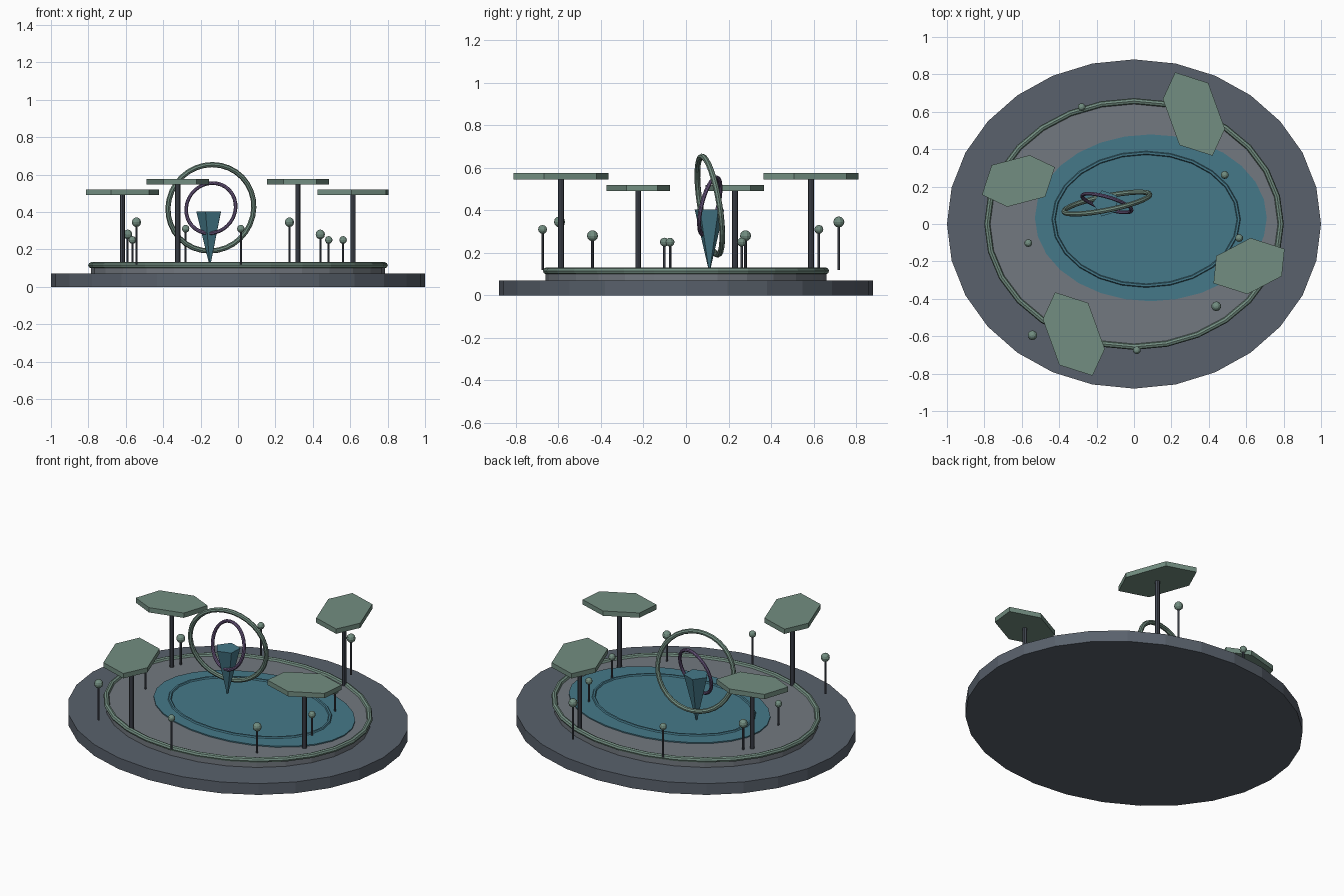
import bpy, bmesh
from math import sin, cos, pi
from mathutils import Vector, Matrix

if "Cube" in bpy.data.objects:
    bpy.data.objects.remove(bpy.data.objects["Cube"])


def material(name, rgb):
    m = bpy.data.materials.new(name)
    m.diffuse_color = (*rgb, 1)
    m.use_nodes = True
    m.node_tree.nodes["Principled BSDF"].inputs["Base Color"].default_value = m.diffuse_color
    return m


SLATE = material("slate", (0.10, 0.12, 0.15))
STONE = material("stone", (0.17, 0.19, 0.215))
DARK = material("dark_metal", (0.06, 0.07, 0.09))
GREEN = material("sage", (0.17, 0.27, 0.22))
TEAL = material("teal", (0.06, 0.19, 0.25))
PURPLE = material("purple", (0.15, 0.10, 0.22))


def finish(name, bm, mat, smooth=False):
    bmesh.ops.recalc_face_normals(bm, faces=bm.faces[:])
    me = bpy.data.meshes.new(name)
    bm.to_mesh(me)
    bm.free()
    me.materials.append(mat)
    for p in me.polygons:
        p.use_smooth = smooth
    ob = bpy.data.objects.new(name, me)
    bpy.context.collection.objects.link(ob)
    return ob


def prism(name, points, z0, z1, mat):
    bm = bmesh.new()
    lo = [bm.verts.new((x, y, z0)) for x, y in points]
    hi = [bm.verts.new((x, y, z1)) for x, y in points]
    bm.faces.new(lo[::-1])
    bm.faces.new(hi)
    n = len(points)
    for i in range(n):
        j = (i + 1) % n
        bm.faces.new((lo[i], lo[j], hi[j], hi[i]))
    return finish(name, bm, mat)


def ellipse(cx, cy, rx, ry, n):
    return [(cx + rx * cos(2 * pi * i / n), cy + ry * sin(2 * pi * i / n)) for i in range(n)]


def cone(name, x, y, z0, z1, r0, r1, n, mat, turn=0):
    bm = bmesh.new()
    bmesh.ops.create_cone(bm, cap_ends=True, segments=n, radius1=r0, radius2=r1, depth=z1 - z0,
                          matrix=Matrix.Translation((x, y, (z0 + z1) / 2)) @ Matrix.Rotation(turn, 4, 'Z'))
    return finish(name, bm, mat)


def ring(name, centre, rx, ry, tube, mat, normal=(0, 0, 1), n=32, k=8):
    # elliptical hoop with a constant round tube, facing along normal
    bm = bmesh.new()
    rot = Vector(normal).to_track_quat('Z', 'Y').to_matrix()
    rows = []
    for i in range(n):
        a = 2 * pi * i / n
        out = Vector((cos(a) / rx, sin(a) / ry, 0)).normalized()
        mid = Vector((rx * cos(a), ry * sin(a), 0))
        rows.append([bm.verts.new(Vector(centre) + rot @ (
            mid + tube * (cos(2 * pi * j / k) * out + sin(2 * pi * j / k) * Vector((0, 0, 1)))))
            for j in range(k)])
    for i in range(n):
        for j in range(k):
            p, q = rows[i], rows[(i + 1) % n]
            bm.faces.new((p[j], q[j], q[(j + 1) % k], p[(j + 1) % k]))
    return finish(name, bm, mat)


# stepped ground with rim and pool
prism("base_plinth", ellipse(0, 0, 1, 0.88, 28), 0, 0.07, SLATE)
prism("upper_terrace", ellipse(0, 0, 0.786, 0.662, 28), 0.07, 0.115, STONE)
ring("terrace_rim", (0, 0, 0.115), 0.785, 0.657, 0.016, GREEN, n=28)
prism("pool", ellipse(0.09, 0.033, 0.62, 0.446, 28), 0.1, 0.122, TEAL)
ring("pool_ripple", (0.065, 0.025, 0.12), 0.495, 0.355, 0.011, TEAL, n=24, k=6)

# central crystal and its two tilted hoops
cone("crystal", -0.15, 0.11, 0.12, 0.403, 0.004, 0.073, 5, TEAL, turn=0.3)
ring("outer_hoop", (-0.145, 0.112, 0.422), 0.234, 0.234, 0.014, GREEN, (-0.2, 1, 0.165))
ring("inner_hoop", (-0.145, 0.112, 0.42), 0.138, 0.138, 0.010, PURPLE, (0.3, 1, -0.25))

# canopy shelters: half of each six-sided outline, completed by point symmetry
low_a = [(-0.143, 0.085), (0.06, 0.138), (0.195, 0.074)]
low_c = [(0.008, 0.15), (0.19, 0.092), (0.175, -0.054)]
tall = [(-0.1, 0.223), (0.077, 0.166), (0.166, -0.08)]
shelters = [("west", -0.618, 0.23, 0.49, low_a), ("east", 0.615, -0.225, 0.49, low_c),
            ("north", 0.32, 0.588, 0.546, tall), ("south", -0.322, -0.588, 0.546, tall)]
for tag, x, y, z, half in shelters:
    outline = half + [(-a, -b) for a, b in half]
    prism(tag + "_canopy", [(x + a, y + b) for a, b in outline], z, z + 0.03, GREEN)
    cone(tag + "_canopy_post", x, y, 0.07, z + 0.005, 0.0135, 0.0135, 8, DARK)

# lamps: x, y, globe height, globe radius
lamps = [(-0.28, 0.625, 0.31, 0.021), (0.015, -0.675, 0.31, 0.021),
         (0.275, 0.719, 0.345, 0.026), (-0.543, -0.595, 0.345, 0.026),
         (0.44, -0.44, 0.28, 0.026), (-0.59, 0.28, 0.28, 0.026),
         (0.485, 0.262, 0.25, 0.021), (0.562, -0.075, 0.25, 0.021), (-0.565, -0.102, 0.25, 0.021)]
for i, (x, y, z, r) in enumerate(lamps, 1):
    cone(f"lamp_stem_{i}", x, y, 0.118, z, 0.006, 0.006, 6, DARK)
    bm = bmesh.new()
    bmesh.ops.create_uvsphere(bm, u_segments=10, v_segments=6, radius=r, matrix=Matrix.Translation((x, y, z)))
    finish(f"lamp_globe_{i}", bm, GREEN)
